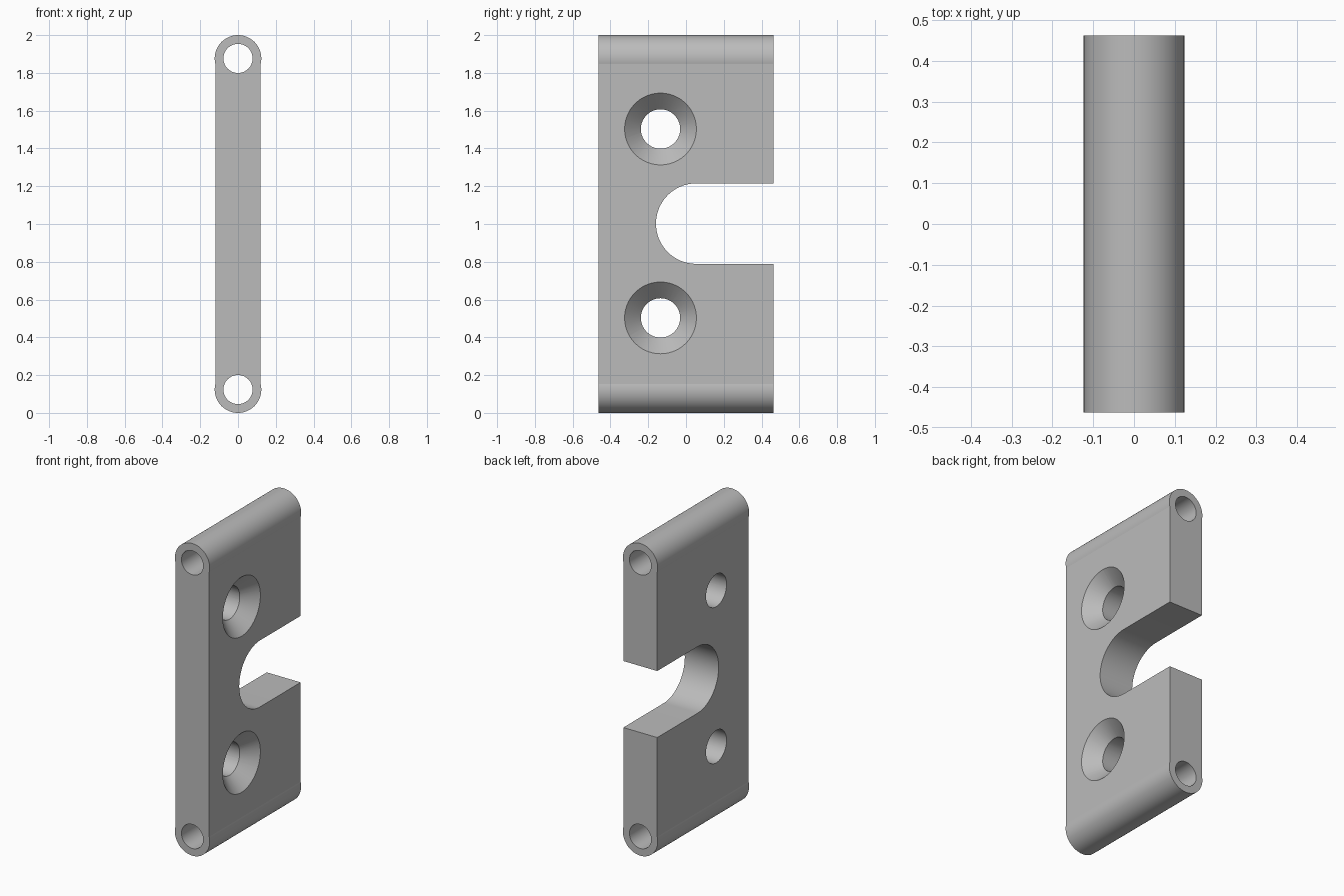
import bpy
import math
from mathutils import Matrix, Vector

if "Cube" in bpy.data.objects:
    bpy.data.objects.remove(bpy.data.objects["Cube"], do_unlink=True)

import bmesh

HALF_T = 0.12       # half thickness of the web
BARREL_R = 0.1235   # rounded end tubes
BORE_R = 0.077
HALF_D = 0.4625
END_Z = (BARREL_R, 2 - BARREL_R)
SCREW_Y, SCREW_Z = -0.135, (0.503, 1.503)
SCREW_R, SINK_R, SINK_DEPTH = 0.104, 0.19, 0.086
NOTCH_Y, NOTCH_Z, NOTCH_R = 0.054, 1.002, 0.213


def arc(cx, cy, r, a0, a1, n):
    steps = [a0 + (a1 - a0) * i / n for i in range(n + 1)]
    return [(cx + r * math.cos(a), cy + r * math.sin(a)) for a in steps]


def make_object(name, bm):
    bmesh.ops.recalc_face_normals(bm, faces=bm.faces)
    mesh = bpy.data.meshes.new(name)
    bm.to_mesh(mesh)
    bm.free()
    obj = bpy.data.objects.new(name, mesh)
    bpy.context.collection.objects.link(obj)
    return obj


def extrude_outline(name, points, offset):
    """Extrude a closed loop of 3D points along offset."""
    bm = bmesh.new()
    face = bm.faces.new([bm.verts.new(p) for p in points])
    new = bmesh.ops.extrude_face_region(bm, geom=[face])["geom"]
    verts = [g for g in new if isinstance(g, bmesh.types.BMVert)]
    bmesh.ops.translate(bm, verts=verts, vec=offset)
    return make_object(name, bm)


def frustum(name, axis, start, length, r1, r2):
    """Cylinder or cone from start, running along axis."""
    axis = Vector(axis)
    turn = axis.to_track_quat("Z", "Y").to_matrix().to_4x4()
    place = Matrix.Translation(Vector(start) + axis * length / 2) @ turn
    bm = bmesh.new()
    bmesh.ops.create_cone(bm, cap_ends=True, segments=72, radius1=r1,
                          radius2=r2, depth=length, matrix=place)
    return make_object(name, bm)


# Plate with a rounded barrel along its top and bottom edges
spread = math.acos(HALF_T / BARREL_R)
outline = (arc(0, END_Z[1], BARREL_R, -spread, math.pi + spread, 40)
           + arc(0, END_Z[0], BARREL_R, math.pi - spread, 2 * math.pi + spread, 40))
plate = extrude_outline("hinge_plate", [(x, -HALF_D, z) for x, z in outline],
                        (0, 2 * HALF_D, 0))

cutters = []
# Long bores through both barrels
for z in END_Z:
    cutters.append(frustum("bore_cutter", (0, 1, 0), (0, -0.6, z), 1.2, BORE_R, BORE_R))

# Countersunk screw holes, opening on the +x face
for z in SCREW_Z:
    cutters.append(frustum("screw_cutter", (1, 0, 0), (-0.2, SCREW_Y, z), 0.4,
                           SCREW_R, SCREW_R))
    lip = 0.02
    grow = lip * (SINK_R - SCREW_R) / SINK_DEPTH
    cutters.append(frustum("sink_cutter", (1, 0, 0), (HALF_T - SINK_DEPTH, SCREW_Y, z),
                           SINK_DEPTH + lip, SCREW_R, SINK_R + grow))

# Round-ended notch open at the back
slot = arc(NOTCH_Y, NOTCH_Z, NOTCH_R, math.pi / 2, 1.5 * math.pi, 40)
slot += [(0.6, NOTCH_Z - NOTCH_R), (0.6, NOTCH_Z + NOTCH_R)]
cutters.append(extrude_outline("notch_cutter", [(-0.2, y, z) for y, z in slot],
                               (0.4, 0, 0)))

bpy.ops.object.select_all(action="DESELECT")
plate.select_set(True)
bpy.context.view_layer.objects.active = plate
for cutter in cutters:
    cutter.hide_render = True
    mod = plate.modifiers.new("cut", "BOOLEAN")
    mod.operation = "DIFFERENCE"
    mod.solver = "EXACT"
    mod.object = cutter
    bpy.ops.object.modifier_apply(modifier=mod.name)
    bpy.data.objects.remove(cutter, do_unlink=True)

# Plain grey material
grey = bpy.data.materials.new("plain_grey")
grey.use_nodes = True
colour = (0.5, 0.5, 0.5, 1)
grey.diffuse_color = colour
grey.node_tree.nodes["Principled BSDF"].inputs["Base Color"].default_value = colour
plate.data.materials.clear()
plate.data.materials.append(grey)

bpy.ops.object.shade_smooth_by_angle(angle=math.radians(10))
